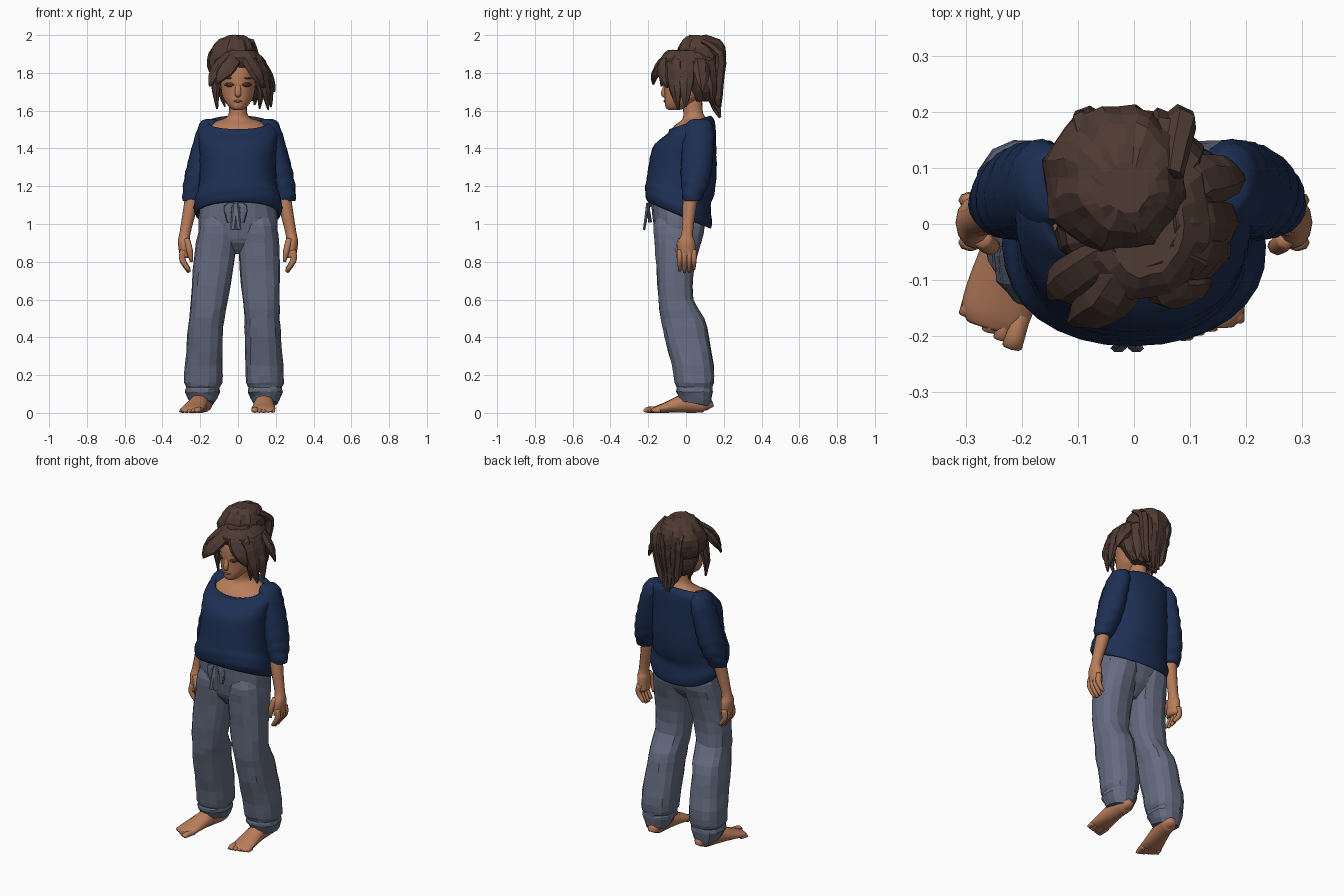
import bpy, bmesh, math, random
from mathutils import Vector

if "Cube" in bpy.data.objects:
    bpy.data.objects.remove(bpy.data.objects["Cube"])
random.seed(4)

def material(name, rgb):
    m = bpy.data.materials.new(name)
    m.diffuse_color = (*rgb, 1)
    m.use_nodes = True
    m.node_tree.nodes["Principled BSDF"].inputs["Base Color"].default_value = m.diffuse_color
    return m

SKIN = material("skin", (0.48, 0.205, 0.105))
HAIR = material("dark brown hair", (0.078, 0.043, 0.033))
KNIT = material("navy knit", (0.012, 0.028, 0.085))
CLOTH = material("grey blue cloth", (0.13, 0.15, 0.218))
EYE = material("dark eyes", (0.07, 0.03, 0.02))
FRONT, UP = (0, -1, 0), (0, 0, 1)

def dense(rows, k):
    """Catmull-Rom resampling of rows of numbers."""
    out = []
    for i in range(len(rows) - 1):
        a, b, c, d = (rows[max(0, min(len(rows) - 1, j))] for j in (i - 1, i, i + 1, i + 2))
        for t in [s / k for s in range(k)]:
            out.append([0.5 * (2*q + (r-p)*t + (2*p-5*q+4*r-u)*t*t + (3*q-p-3*r+u)*t**3)
                        for p, q, r, u in zip(a, b, c, d)])
    return out + [list(rows[-1])]

def surface(name, rings, mat, smooth, jitter):
    bm = bmesh.new()
    shake = lambda: Vector([random.uniform(-jitter, jitter) for _ in range(3)])
    vr = [[bm.verts.new(co + shake()) for co in ring] for ring in rings]
    n = len(vr[0])
    for v in bm.verts:
        v.co.z = max(v.co.z, 0)
    for a, b in zip(vr, vr[1:]):
        for i in range(n):
            bm.faces.new((a[i], a[(i+1) % n], b[(i+1) % n], b[i]))
    bm.faces.new(vr[0])
    bm.faces.new(vr[-1])
    bmesh.ops.recalc_face_normals(bm, faces=bm.faces[:])
    for f in bm.faces:
        f.smooth = smooth
    me = bpy.data.meshes.new(name)
    bm.to_mesh(me)
    bm.free()
    me.materials.append(mat)
    bpy.context.collection.objects.link(bpy.data.objects.new(name, me))

def loft(name, rows, mat, n=20, p=2.0, k=3, smooth=True, cx=lambda z: 0, slope=lambda z: 0,
         ridge=0.0, fold=0.0, jitter=0.0):
    """Horizontal sections: (z, half width, front y, back y)."""
    rings = []
    for z, w, y0, y1 in dense(rows, k):
        ring = []
        for i in range(n):
            a = 2 * math.pi * i / n
            r = 1 + ridge * math.sin(8 * a + z * 12) + fold * math.sin(95 * z + 2 * math.sin(2 * a))
            dx = w * r * math.copysign(abs(math.cos(a)) ** (2 / p), math.cos(a))
            dy = (y1 - y0) / 2 * r * math.copysign(abs(math.sin(a)) ** (2 / p), math.sin(a))
            ring.append(Vector((cx(z) + dx, (y0 + y1) / 2 + dy, z + slope(z) * dy)))
        rings.append(ring)
    surface(name, rings, mat, smooth, jitter)

def tube(name, rows, mat, up, n=8, k=3, smooth=True, jitter=0.0):
    """Sections across a path: (x, y, z, half width, half thickness along up)."""
    d = dense(rows, k)
    P = [Vector(r[:3]) for r in d]
    rings = []
    for i, r in enumerate(d):
        t = (P[min(i + 1, len(P) - 1)] - P[max(i - 1, 0)]).normalized()
        side = t.cross(up(P[i]) if callable(up) else Vector(up)).normalized()
        u = side.cross(t)
        ang = [2 * math.pi * j / n for j in range(n)]
        rings.append([P[i] + side * r[3] * math.cos(a) + u * r[4] * math.sin(a) for a in ang])
    surface(name, rings, mat, smooth, jitter)

# sweater body: hem tilted up at the front, wide neckline
def tilt(z):
    return -1.2 * max(0, 1.4 - z) if z < 1.4 else 2.8 * max(0, min(.12, z - 1.42))
loft("sweater_body", [(1.09, .20, -.18, .115), (1.045, .218, -.202, .132), (1.09, .235, -.215, .137),
                      (1.15, .222, -.216, .13), (1.20, .208, -.208, .15), (1.30, .202, -.196, .162),
                      (1.40, .205, -.178, .16), (1.47, .21, -.135, .157), (1.515, .20, -.095, .152),
                      (1.538, .158, -.087, .127), (1.52, .148, -.075, .112)],
     KNIT, n=32, p=2.2, slope=tilt, fold=.008)

# sleeves pushed up to the elbow
for s, tag, dx in ((1, "right", 0), (-1, "left", .012)):
    loft("sleeve_" + tag, [(1.555, .025, .04, .11), (1.54, .047, .01, .13), (1.48, .06, -.015, .15),
                           (1.30, .07, -.027, .139), (1.20, .066, -.025, .115), (1.15, .058, -.02, .09),
                           (1.122, .05, -.012, .078)],
         KNIT, k=6, fold=.035, cx=lambda z: s * (.16 + .22 * (1.55 - z)) + dx)

# trousers: seat and two legs
loft("trouser_seat", [(1.13, .19, -.185, .09), (1.04, .208, -.178, .108), (.95, .206, -.163, .083),
                      (.90, .17, -.148, .06), (.84, .05, -.10, 0)], CLOTH, n=16, p=2.4, k=2, smooth=False)
for s, tag, spread in ((1, "right", 0), (-1, "left", .042)):
    loft("trouser_leg_" + tag, [(1.05, .08, -.15, .07), (.99, .101, -.172, .10), (.90, .108, -.167, .08),
                                (.75, .107, -.157, .042), (.60, .098, -.147, .04), (.50, .094, -.135, .10),
                                (.40, .095, -.115, .122), (.25, .10, -.075, .147), (.16, .10, -.06, .148),
                                (.135, .088, -.05, .14), (.11, .092, -.053, .142), (.05, .062, -.03, .127)],
         CLOTH, n=14, p=2.5, k=2, smooth=False, jitter=.003, slope=lambda z: -.2 if z < .1 else 0,
         cx=lambda z: s * (.103 + .045 * (1.04 - z) + max(0, min(spread, (.95 - z) * .085))))

# drawstring bow
for s in (-1, 1):
    tube("bow_loop", [(-.012, -.19, 1.10, .01, .01), (-.012 + s*.04, -.20, 1.09, .022, .008),
                      (-.012 + s*.03, -.19, 1.01, .016, .01)], CLOTH, FRONT, smooth=False)
    tube("drawstring_tail", [(-.012, -.20, 1.11, .016, .012), (-.012 + s*.016, -.222, .97, .014, .007)],
         CLOTH, FRONT, n=6, smooth=False)

# feet with toes
def foot(tag, h, t, big):
    d = t - h
    side = Vector((-d.y, d.x, 0)).normalized()
    prof = [(0, .02, .022), (.06, .042, .042), (.3, .047, .056), (.68, .062, .029), (.86, .062, .017), (.93, .045, .01)]
    tube("foot_" + tag, [(*(h + d * f)[:2], z, w, z) for f, w, z in prof], SKIN, UP, n=12)
    q = h + d * .22
    tube("ankle_" + tag, [(q.x, q.y, .14, .036, .045), (q.x, q.y, .04, .04, .055)], SKIN, FRONT, n=12)
    for i in range(5):
        a = h + d * .78 + side * big * (.044 - i * .0235)
        b = a + d * (.22 - .025 * i)
        r = .018 if i == 0 else .0135
        tube("toe_" + tag, [(*a.lerp(b, f)[:2], r * g, r, r * g) for f, g in ((0, .9), (.75, .9), (1, .5))], SKIN, UP)
foot("right", Vector((.142, .125, 0)), Vector((.132, -.205, 0)), -1)
foot("left", Vector((-.17, .12, 0)), Vector((-.26, -.208, 0)), 1)

# forearms and hands
for s, tag in ((1, "right"), (-1, "left")):
    X = (s, 0, 0)
    tube("arm_" + tag, [(s*.24, .045, 1.22, .036, .036), (s*.247, .022, 1.12, .038, .037),
                        (s*.28, .007, .955, .03, .029), (s*.285, .003, .90, .046, .033),
                        (s*.28, .003, .82, .046, .026)], SKIN, X, n=12, k=4)
    for i in range(4):
        y, e = -.033 + .025 * i, .743 + .006 * abs(i - 1.3) ** 2
        tube("finger_" + tag, [(s*.288, y, .86, .015, .019), (s*.294, y, .81, .0145, .017),
                               (s*.258, y, e, .008, .009)], SKIN, X)
    tube("thumb_" + tag, [(s*.272, -.025, .92, .017, .017), (s*.256, -.04, .86, .016, .017),
                          (s*.247, -.035, .80, .007, .008)], SKIN, X)

# neck, head and face
loft("neck", [(1.512, .16, -.09, .125), (1.54, .12, -.06, .11), (1.562, .065, -.02, .10),
              (1.60, .047, -.015, .088), (1.70, .05, -.03, .085)], SKIN, slope=lambda z: max(0, 3.4 * (1.6 - z)))
loft("head", [(1.603, .02, -.09, -.04), (1.615, .042, -.107, 0), (1.65, .07, -.113, .06), (1.69, .087, -.114, .11),
              (1.80, .10, -.12, .14), (1.86, .09, -.10, .13), (1.90, .05, -.05, .08)], SKIN, n=24)
tube("nose", [(0, -.106, 1.75, .011, .006), (0, -.121, 1.69, .017, .012), (0, -.11, 1.675, .012, .006)], SKIN, FRONT)

def plate(name, x, z, half, tall, mat):
    """Thin almond lying on the face."""
    rows = []
    for f in (-1, 0, 1):
        xx = x + f * half
        y = -.114 * math.sqrt(1 - (xx / .1) ** 2)
        rows.append((xx, y, z, tall * (1 - .7 * abs(f)), .005))
    tube(name, rows, mat, FRONT)
plate("mouth", 0, 1.65, .024, .007, material("lips", (0.30, 0.11, 0.065)))
for s in (-1, 1):
    plate("eye", s * .045, 1.738, .024, .014, EYE)
    plate("eyebrow", s * .048, 1.772, .027, .005, HAIR)

# hair: cap behind the face and gathered bun
loft("hair_cap", [(1.65, .08, .05, .12), (1.70, .117, .02, .155), (1.77, .132, -.03, .17),
                  (1.83, .135, -.115, .17), (1.88, .118, -.135, .15), (1.92, .07, -.095, .10)],
     HAIR, n=22, k=2, smooth=False, ridge=.03, jitter=.003, cx=lambda z: .007 + .1 * max(0, z - 1.8))
loft("hair_bun", [(1.775, .09, 0, .16), (1.81, .12, -.04, .195), (1.87, .13, -.055, .21), (1.93, .115, -.045, .21),
                  (1.975, .083, -.015, .18), (1.999, .04, .02, .11)],
     HAIR, n=24, k=2, smooth=False, ridge=.045, jitter=.004, cx=lambda z: -.034 + .15 * max(0, z - 1.87))

def outward(p):
    return p - Vector((0, .02, 1.78))

# ponytail falling from the bun
for i in range(6):
    x, e = -.085 + .034 * i, random.uniform(-.01, .01)
    tube("ponytail_strand", [(x * .8, .09, 1.97, .02, .015), (x, .175 + e, 1.90, .028, .028),
                             (x * .85, .175, 1.80, .026, .03), (x * .6, .155 + e, 1.67, .024, .036),
                             (x * .45, .18, 1.55 + abs(x) * .8, .005, .008)],
         HAIR, outward, n=6, k=2, smooth=False, jitter=.002)

# loose locks: each falls from the crown over the cap to its tip
def lock(name, angle, width, tip):
    c, s = math.cos(math.radians(angle)), math.sin(math.radians(angle))
    tip = Vector(tip)
    root = Vector((.015 + .05 * c, .07 * s, 1.908))
    brow = Vector((.01 + .115 * c, .01 + .145 * s, 1.855))
    low = brow.lerp(tip, .62) + Vector((c, s, 0)) * .01
    path = ((root, .8, .016), (brow, 1, .024), (brow.lerp(low, .6), 1, .026), (low, .75, .02), (tip, .1, .005))
    tube("hair_" + name, [(*p, width * f, t) for p, f, t in path], HAIR, outward, n=7, k=2, smooth=False, jitter=.002)

lock("bang_left", -112, .045, (-.115, -.175, 1.74))
lock("bang_left_outer", -142, .045, (-.15, -.13, 1.73))
lock("bang_right", -62, .042, (.135, -.10, 1.72))
lock("bang_right_outer", -30, .048, (.16, -.04, 1.605))
lock("side_right", -5, .048, (.175, .0, 1.62))
lock("flick_right", 28, .045, (.195, .085, 1.70))
lock("inner_right", -32, .03, (.115, -.04, 1.61))
lock("side_left", -168, .042, (-.11, -.035, 1.61))
lock("back_left", 155, .042, (-.07, .07, 1.62))
lock("back_right", 50, .042, (.09, .14, 1.63))
